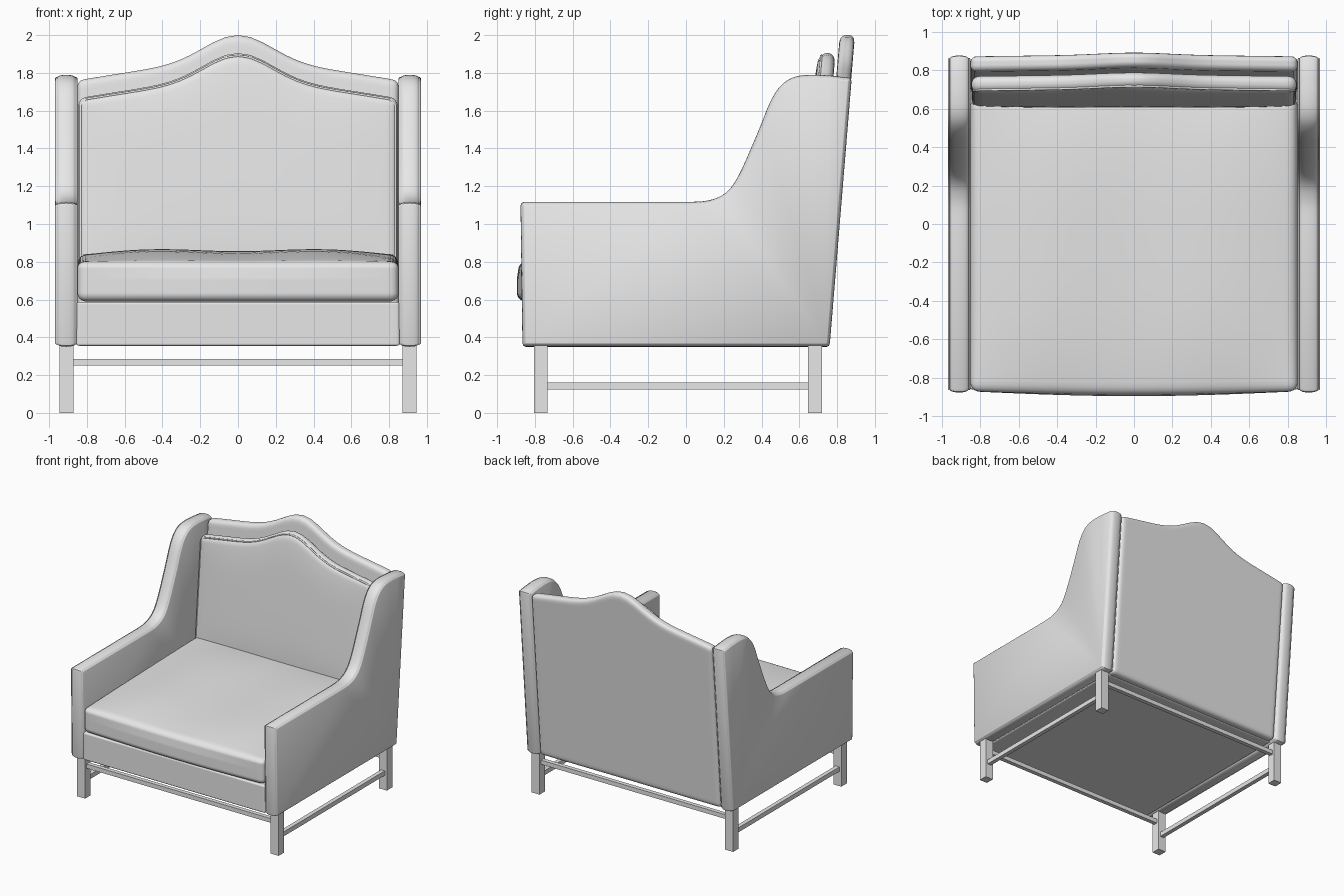
import bpy
import bmesh
import math
from mathutils import Vector

if "Cube" in bpy.data.objects:
    bpy.data.objects.remove(bpy.data.objects["Cube"], do_unlink=True)

grey = bpy.data.materials.new("light grey")
grey.use_nodes = True
grey.diffuse_color = (0.8, 0.8, 0.8, 1)
grey.node_tree.nodes["Principled BSDF"].inputs["Base Color"].default_value = (0.8, 0.8, 0.8, 1)


def finish(name, data, smooth=True):
    """Turn mesh or curve data into a linked, shaded object."""
    if isinstance(data, bmesh.types.BMesh):
        bmesh.ops.recalc_face_normals(data, faces=data.faces)
        mesh = bpy.data.meshes.new(name)
        data.to_mesh(mesh)
        data.free()
        data = mesh
    data.materials.append(grey)
    ob = bpy.data.objects.new(name, data)
    bpy.context.collection.objects.link(ob)
    if smooth and ob.type == "MESH":
        bpy.ops.object.select_all(action="DESELECT")
        ob.select_set(True)
        bpy.context.view_layer.objects.active = ob
        bpy.ops.object.shade_smooth_by_angle(angle=math.radians(40))
    return ob


def box(name, lo, hi):
    """Plain sharp box between two corners."""
    lo, hi = Vector(lo), Vector(hi)
    bm = bmesh.new()
    bmesh.ops.create_cube(bm, size=1)
    for v in bm.verts:
        v.co = (lo + hi) / 2 + v.co * (hi - lo)
    return finish(name, bm, smooth=False)


def soft_box(name, lo, hi, r, shape):
    """Rounded box on a fine grid, then bent by a shape function."""
    lo, hi = Vector(lo), Vector(hi)
    mid, half = (lo + hi) / 2, (hi - lo) / 2
    bm = bmesh.new()
    bmesh.ops.create_cube(bm, size=2)
    bmesh.ops.subdivide_edges(bm, edges=bm.edges[:], cuts=39, use_grid_fill=True)
    for v in bm.verts:
        # crowd the grid toward the edges, then round them
        p = Vector([h * math.copysign(1 - max(0, 1 - abs(u)) ** 1.6, u)
                    for u, h in zip(v.co, half)])
        core = Vector([max(r - h, min(h - r, c)) for c, h in zip(p, half)])
        if (p - core).length > 0:
            p = core + (p - core).normalized() * r
        v.co = shape(mid + p, p.x / half.x, p.y / half.y, p.z / half.z)
    return finish(name, bm)


# Camel-back crest and rearward lean shared by the back parts
TILT, FLOOR = 0.085, 0.36


def hump(x):
    return 0.15 * math.exp(-(x / 0.25) ** 2) + 0.09 * math.cos(math.pi / 2 * x / 0.85)


def lean(p, t):
    z = p.z + t * hump(p.x)
    return Vector((p.x, p.y + TILT * (z - FLOOR), z))


def back_shape(p, u, v, w):
    return lean(p, (w + 1) / 2)


def pillow_shape(p, u, v, w):
    if v < 0:
        p.y += 0.02 * v * (1 - u ** 4) * (1 - w ** 4)
    return lean(p, (w + 1) / 2)


def seat_shape(p, u, v, w):
    crown = (1 - u ** 6) * (1 - abs(v) ** 3)
    wave = 0.03 + 0.012 * math.sin(math.pi * abs(u)) ** 2
    if w > 0:
        p.z += w * crown * wave + w * 0.02 * (v - 0.5)
    if v < 0:
        p.y += 0.025 * v * math.cos(math.pi / 2 * u) * (1 - 0.5 * max(0, w))
    return p


# Upholstered body
soft_box("backrest", (-0.85, 0.675, 0.355), (0.85, 0.755, 1.76), 0.032, back_shape)
soft_box("back_cushion", (-0.845, 0.575, 0.75), (0.845, 0.66, 1.665), 0.04, pillow_shape)
soft_box("seat_cushion", (-0.85, -0.87, 0.59), (0.85, 0.66, 0.83), 0.045, seat_shape)
soft_box("seat_base", (-0.855, -0.86, 0.355), (0.855, 0.69, 0.587), 0.012,
         lambda p, u, v, w: p)

# Piping around the front edge of the back cushion
bottom, top, side, corner = 0.79, 1.625, 0.805, 0.028
ring = [Vector((-side + 2 * side * i / 40, 0.587, top + corner)) for i in range(41)]
ring += [Vector((side + corner, 0.587, top)), Vector((side + corner, 0.587, bottom)),
         Vector((side, 0.587, bottom - corner)), Vector((-side, 0.587, bottom - corner)),
         Vector((-side - corner, 0.587, bottom)), Vector((-side - corner, 0.587, top))]
curve = bpy.data.curves.new("back_cushion_piping", "CURVE")
curve.dimensions = "3D"
curve.bevel_depth = 0.007
curve.bevel_resolution = 2
spline = curve.splines.new("POLY")
spline.points.add(len(ring) - 1)
spline.use_cyclic_u = True
for point, p in zip(spline.points, ring):
    point.co = (*lean(p, (p.z - 0.75) / 0.915), 1)
finish("back_cushion_piping", curve)


# Side panels: arm and wing in one outline, lofted with a domed, seamed rim
def smooth_path(pts, steps=5):
    """Catmull-Rom curve through the points."""
    pts = [Vector(p) for p in pts]
    out = []
    for i in range(len(pts) - 1):
        a, b, c, d = pts[max(i - 1, 0)], pts[i], pts[i + 1], pts[min(i + 2, len(pts) - 1)]
        for k in range(steps):
            t = k / steps
            out.append(0.5 * (2 * b + (c - a) * t + (2 * a - 5 * b + 4 * c - d) * t ** 2
                              + (3 * b - a - 3 * c + d) * t ** 3))
    return out + [pts[-1]]


sweep = smooth_path([(0.02, 1.117), (0.12, 1.125), (0.21, 1.165), (0.28, 1.26), (0.38, 1.485),
                     (0.45, 1.655), (0.51, 1.74), (0.58, 1.78), (0.67, 1.79), (0.77, 1.785)])
outline = [Vector(p) for p in [(-0.85, 0.35), (-0.862, 0.356), (-0.866, 0.37), (-0.876, 1.095),
                               (-0.872, 1.11), (-0.858, 1.117)]]
outline += sweep
outline += [Vector(p) for p in [(0.86, 1.775), (0.873, 1.768), (0.876, 1.755),
                                (0.762, 0.37), (0.757, 0.355), (0.745, 0.35)]]


def inset(pts, amount):
    out = []
    for i, p in enumerate(pts):
        d1 = (p - pts[i - 1]).normalized()
        d2 = (pts[(i + 1) % len(pts)] - p).normalized()
        n1, n2 = Vector((d1.y, -d1.x)), Vector((d2.y, -d2.x))
        out.append(p + (n1 + n2) / (1 + n1.dot(n2)) * amount)
    return out


rim = [(0.059, 0.019), (0.056, 0.014), (0.050, 0.011), (0.049, 0.015),
       (0.046, 0.010), (0.034, 0.004), (0.018, 0.001)]
layers = [(-x, a) for x, a in rim] + [(0, 0)] + rim[::-1]

for label, s in (("left", 1), ("right", -1)):
    bm = bmesh.new()
    loops = [[bm.verts.new((s * (0.909 + x), p.x, p.y)) for p in inset(outline, a)]
             for x, a in layers]
    n = len(outline)
    for a, b in zip(loops, loops[1:]):
        for i in range(n):
            bm.faces.new((a[i], a[(i + 1) % n], b[(i + 1) % n], b[i]))
    bm.faces.new(loops[0])
    bm.faces.new(loops[-1])
    finish(label + "_side_panel", bm)

    # Legs and low side stretcher
    x0, x1 = sorted((s * 0.872, s * 0.946))
    for end, y in (("front", -0.806), ("back", 0.645)):
        box(f"{end}_{label}_leg", (x0, y, 0), (x1, y + 0.074, 0.365))
    box(label + "_stretcher", (s * 0.909 - 0.018, -0.74, 0.124), (s * 0.909 + 0.018, 0.65, 0.162))

# Front and back stretchers
for end, y in (("front", -0.769), ("back", 0.682)):
    box(end + "_stretcher", (-0.88, y - 0.018, 0.25), (0.88, y + 0.018, 0.286))
